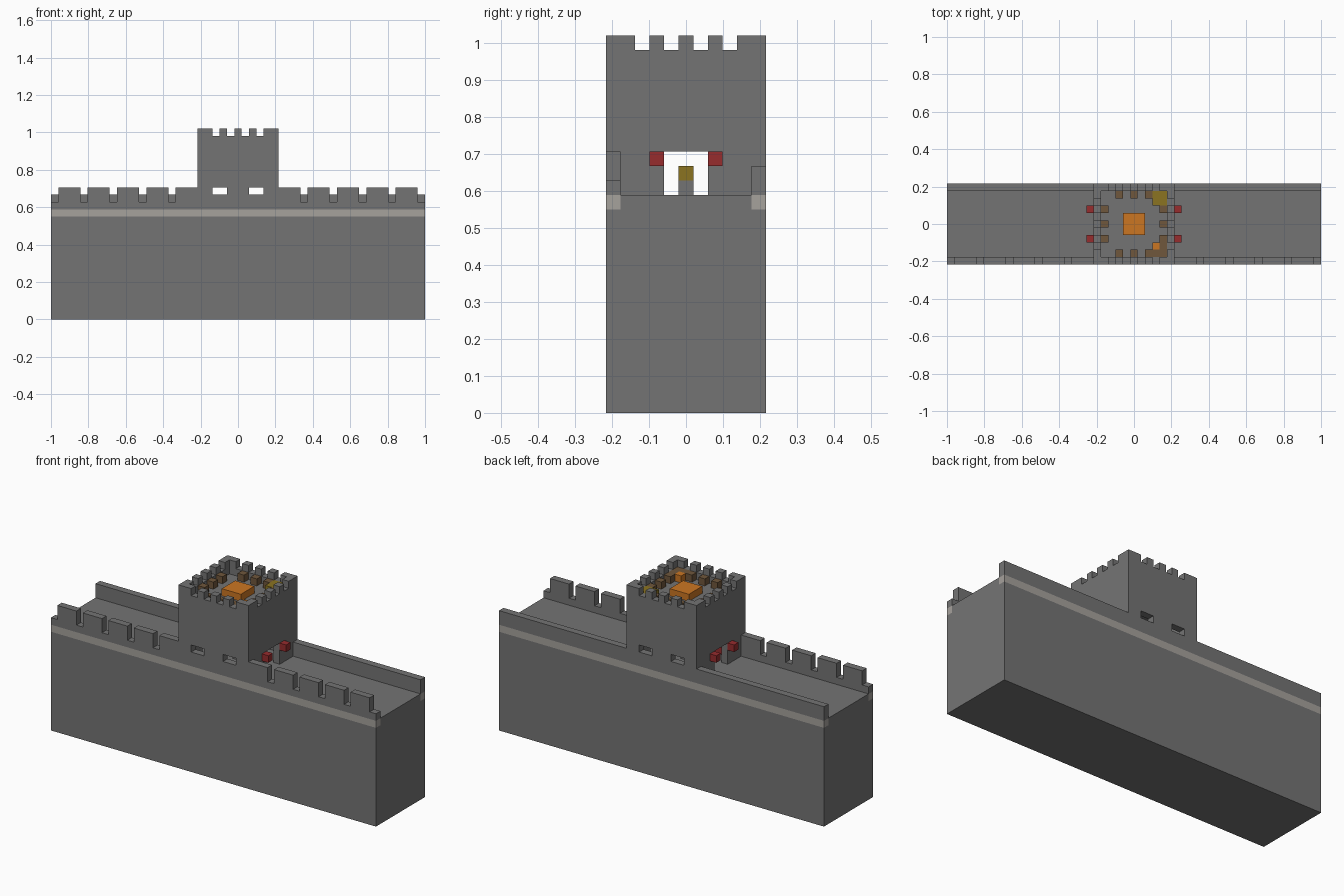
import bpy, bmesh
from mathutils import Vector

U = 2 / 51  # one block

cube = bpy.data.objects.get("Cube")
if cube:
    bpy.data.objects.remove(cube)


def material(name, r, g, b):
    m = bpy.data.materials.new(name)
    m.use_nodes = True
    m.diffuse_color = (r, g, b, 1)
    m.node_tree.nodes["Principled BSDF"].inputs["Base Color"].default_value = (r, g, b, 1)
    return m


stone = material("dark stone", 0.175, 0.175, 0.175)
trim = material("pale stone", 0.38, 0.36, 0.335)
wood = material("brown wood", 0.16, 0.095, 0.045)
fire = material("orange fire", 0.6, 0.18, 0.016)
glow = material("dull gold", 0.26, 0.175, 0.015)
red = material("red lamp", 0.31, 0.025, 0.027)


def box(name, x, y, z, mat):
    """Box from (min, max) pairs measured in blocks."""
    mesh = bpy.data.meshes.new(name)
    bm = bmesh.new()
    bmesh.ops.create_cube(bm, size=1)
    lo, hi = (Vector(c) * U for c in zip(x, y, z))
    for v in bm.verts:
        v.co = [l + (h - l) * (c + 0.5) for l, h, c in zip(lo, hi, v.co)]
    bm.to_mesh(mesh)
    bm.free()
    mesh.materials.append(mat)
    ob = bpy.data.objects.new(name, mesh)
    bpy.context.collection.objects.link(ob)
    return ob


def block(name, x, y, z, mat):
    """Single block centred on grid cell (x, y), resting at level z."""
    return box(name, (x - .5, x + .5), (y - .5, y + .5), (z, z + 1), mat)


def carve(ob, cuts):
    """Subtract every box in cuts, then bake the result."""
    cutters = []
    for c in cuts:
        cutter = box("cutter", *c, stone)
        cutter.hide_render = True
        mod = ob.modifiers.new("cut", 'BOOLEAN')
        mod.object, mod.operation, mod.solver = cutter, 'DIFFERENCE', 'EXACT'
        cutters.append(cutter)
    dg = bpy.context.evaluated_depsgraph_get()
    dg.update()
    mesh = bpy.data.meshes.new_from_object(ob.evaluated_get(dg))
    ob.modifiers.clear()
    ob.data = mesh
    mesh.materials.clear()
    mesh.materials.append(stone)
    for p in mesh.polygons:
        p.material_index = 0
    for c in cutters:
        bpy.data.objects.remove(c)


FAR = (-30, 30)
WIDE = (-7, 7)

# Long wall with a walkway, a toothed front parapet and a plain back one
wall = box("curtain_wall", (-25.5, 25.5), (-5.5, 5.5), (0, 18), stone)
cuts = [(FAR, (-4.5, 4.5), (15, 20)),
        (FAR, (4, 7), (17, 20)),
        ((-5.5, 5.5), WIDE, (15, 20))]
for side in (-1, 1):
    for k in range(5):
        c = side * (9 + 4 * k)
        end = 0.5 if k < 4 else 1
        x = sorted((c - side * 0.5, c + side * end))
        cuts.append((x, (-7, -4), (16, 20)))
carve(wall, cuts)

# Pale course along both long faces of the wall
bm = bmesh.new()
bm.from_mesh(wall.data)
for co, no in (((0, 0, 14), (0, 0, 1)), ((0, 0, 15), (0, 0, 1)),
               ((0, 4.5, 0), (0, 1, 0)), ((0, -4.5, 0), (0, 1, 0))):
    bmesh.ops.bisect_plane(bm, geom=bm.verts[:] + bm.edges[:] + bm.faces[:],
                           dist=1e-5, plane_co=Vector(co) * U, plane_no=no)
wall.data.materials.append(trim)
for f in bm.faces:
    c = f.calc_center_median() / U
    if 14.05 < c.z < 14.95 and abs(c.y) > 4.6:
        f.material_index = 1
bm.to_mesh(wall.data)
bm.free()

# Tower with a room, doors, windows, sunken roof deck and battlements
tower = box("tower", (-5.5, 5.5), (-5.5, 5.5), (15, 26), stone)
cuts = [((-4.5, 4.5), (-4.5, 4.5), (14, 23)),
        ((-4.5, 4.5), (-4.5, 4.5), (24, 28)),
        (WIDE, (-1.5, 1.5), (13, 18))]
for s in (-1, 1):
    cuts.append((sorted((s * 1.5, s * 3.5)), WIDE, (17, 18)))
for g in (-3, -1, 1, 3):
    slot = (g - .5, g + .5)
    cuts += [(slot, WIDE, (25, 28)), (WIDE, slot, (25, 28))]
carve(tower, cuts)

# Steps behind each battlement tooth
for s in (-1, 1):
    for t in (-2, 0, 2):
        block("side_step", 4 * s, t, 24, wood)
        block("end_step", t, 4 * s, 24, wood)

# Corner furnishings on the deck
for x, y in ((4, -3), (4, -4), (3, -4)):
    block("corner_step", x, y, 24, wood)
block("small_fire", 3, -3, 24, fire)
box("gold_crate", (2.5, 4.5), (2.5, 4.5), (24, 25), glow)
box("beacon_fire", (-1.5, 1.5), (-1.5, 1.5), (24, 25), fire)

# Room furnishings
block("lamp_post", 0, 0, 15, stone)
block("room_lamp", 0, 0, 16, glow)
box("bed", (-3.5, -1.5), (-4.5, -3.5), (15, 16), red)

# Lamps beside both doors
for sx in (-1, 1):
    for sy in (-1, 1):
        block("door_lamp", 6 * sx, 2 * sy, 17, red)
